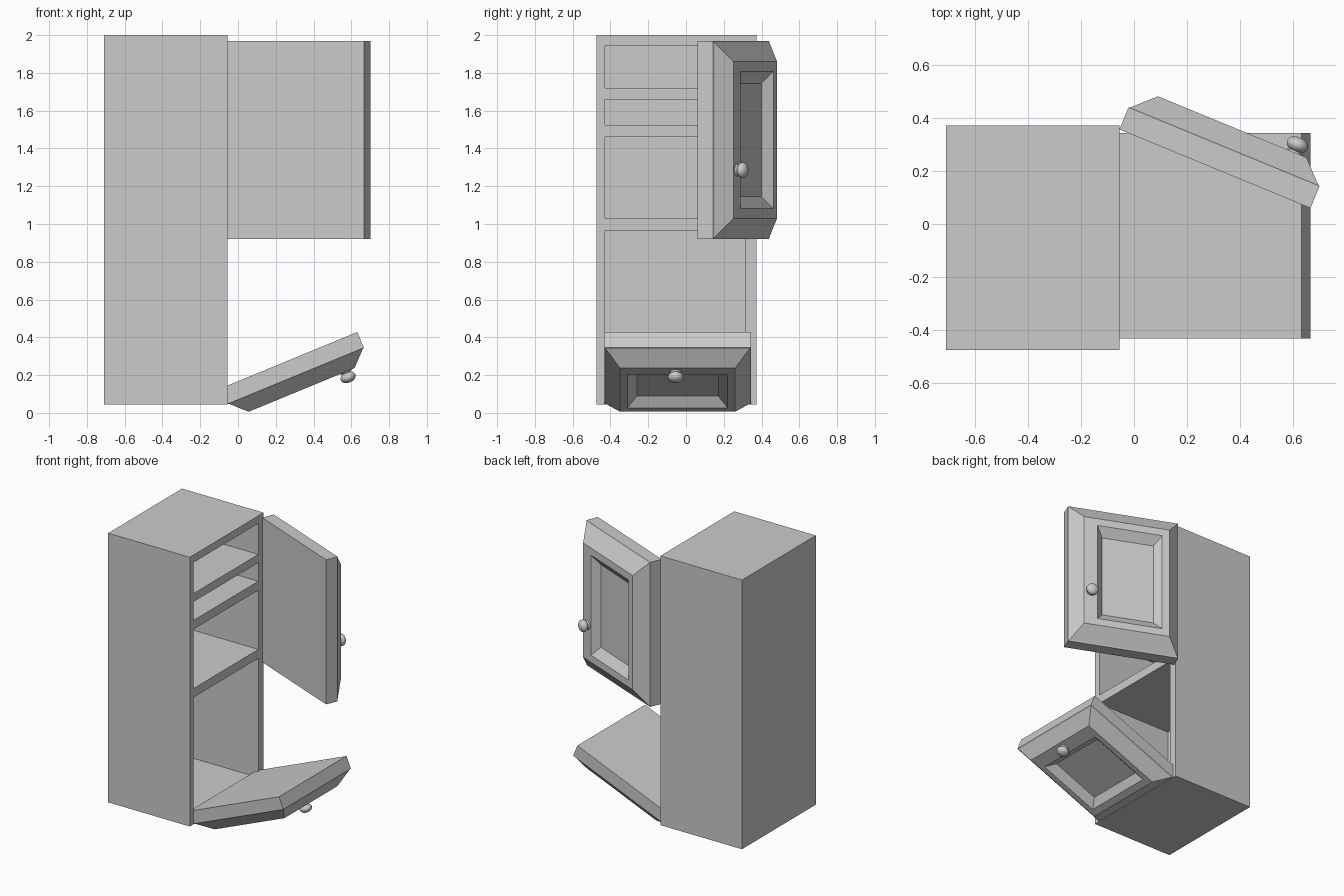
import bpy, bmesh, math
from mathutils import Matrix, Vector

if "Cube" in bpy.data.objects:
    bpy.data.objects.remove(bpy.data.objects["Cube"])


def finish(name, bm):
    bmesh.ops.recalc_face_normals(bm, faces=bm.faces)
    me = bpy.data.meshes.new(name)
    bm.to_mesh(me)
    bm.free()
    ob = bpy.data.objects.new(name, me)
    bpy.context.collection.objects.link(ob)
    return ob


def boxes(name, spans):
    bm = bmesh.new()
    for (x0, x1), (y0, y1), (z0, z1) in spans:
        m = Matrix.Translation(((x0 + x1) / 2, (y0 + y1) / 2, (z0 + z1) / 2))
        m = m @ Matrix.Diagonal((x1 - x0, y1 - y0, z1 - z0, 1))
        bmesh.ops.create_cube(bm, size=1, matrix=m)
    return finish(name, bm)


def skin(name, rings, frame):
    """Bridge successive closed rings of local points and cap both ends."""
    bm = bmesh.new()
    loops = [[bm.verts.new(frame @ Vector(p)) for p in r] for r in rings]
    for a, b in zip(loops, loops[1:]):
        n = len(a)
        for i in range(n):
            bm.faces.new((a[i], a[(i + 1) % n], b[(i + 1) % n], b[i]))
    bm.faces.new(loops[0])
    bm.faces.new(loops[-1])
    return finish(name, bm)


def axes(origin, u, v, n):
    m = Matrix((u, v, n)).transposed().to_4x4()
    m.translation = origin
    return m


def door(name, frame, height, v_insets, knob_v):
    # Local axes: u from hinge to handle, v along hinge, n out of the face
    us = [(0, .78), (0, .78), (.008, .772), (.087, .693), (.139, .597), (.187, .55)]
    ns = [0, .09, .094, .171, .171, .123]
    rings = []
    for (a, b), d, n in zip(us, [0, 0, .008] + v_insets, ns):
        c, e = d, height - d
        rings.append([(a, c, n), (b, c, n), (b, e, n), (a, e, n)])
    skin(name, rings, frame)

    # Turned knob with a flared foot
    profile = [(.034, .169), (.032, .174), (.018, .178)]
    profile += [(.042 * math.sin(t), .203 - .029 * math.cos(t))
                for t in [math.radians(d) for d in range(36, 180, 16)]]
    seg = 24
    rings = [[(.643 + r * math.cos(2 * math.pi * i / seg),
               knob_v + r * math.sin(2 * math.pi * i / seg), n)
              for i in range(seg)] for r, n in profile]
    knob = skin(name + "_knob", rings, frame)
    for p in knob.data.polygons:
        p.use_smooth = len(p.vertices) == 4


# Cabinet body with four compartments open towards +x
body = boxes("cabinet_body", [((-.71, -.055), (-.475, .372), (.045, 2.0))])
levels = [(.10, .965), (1.03, 1.46), (1.525, 1.66), (1.72, 1.945)]
cutter = boxes("compartment_cutter", [((-.66, .1), (-.43, .312), z) for z in levels])
cutter.hide_render = True
mod = body.modifiers.new("compartments", 'BOOLEAN')
mod.object = cutter
mod.solver = 'EXACT'
bpy.context.view_layer.objects.active = body
bpy.ops.object.modifier_apply(modifier=mod.name)
bpy.data.objects.remove(cutter)

# Doors swung open: upper about a vertical hinge, lower about a horizontal one
c, s = math.cos(math.radians(22.4)), math.sin(math.radians(22.4))
door("upper_door",
     axes((-.055, .357, .92), (c, -s, 0), (0, 0, 1), (s, c, 0)),
     1.05, [.11, .162, .225], .365)
door("lower_door",
     axes((-.089, -.432, .131), (c, 0, s), (0, 1, 0), (s, 0, -c)),
     .775, [.083, .122, .172], .377)
